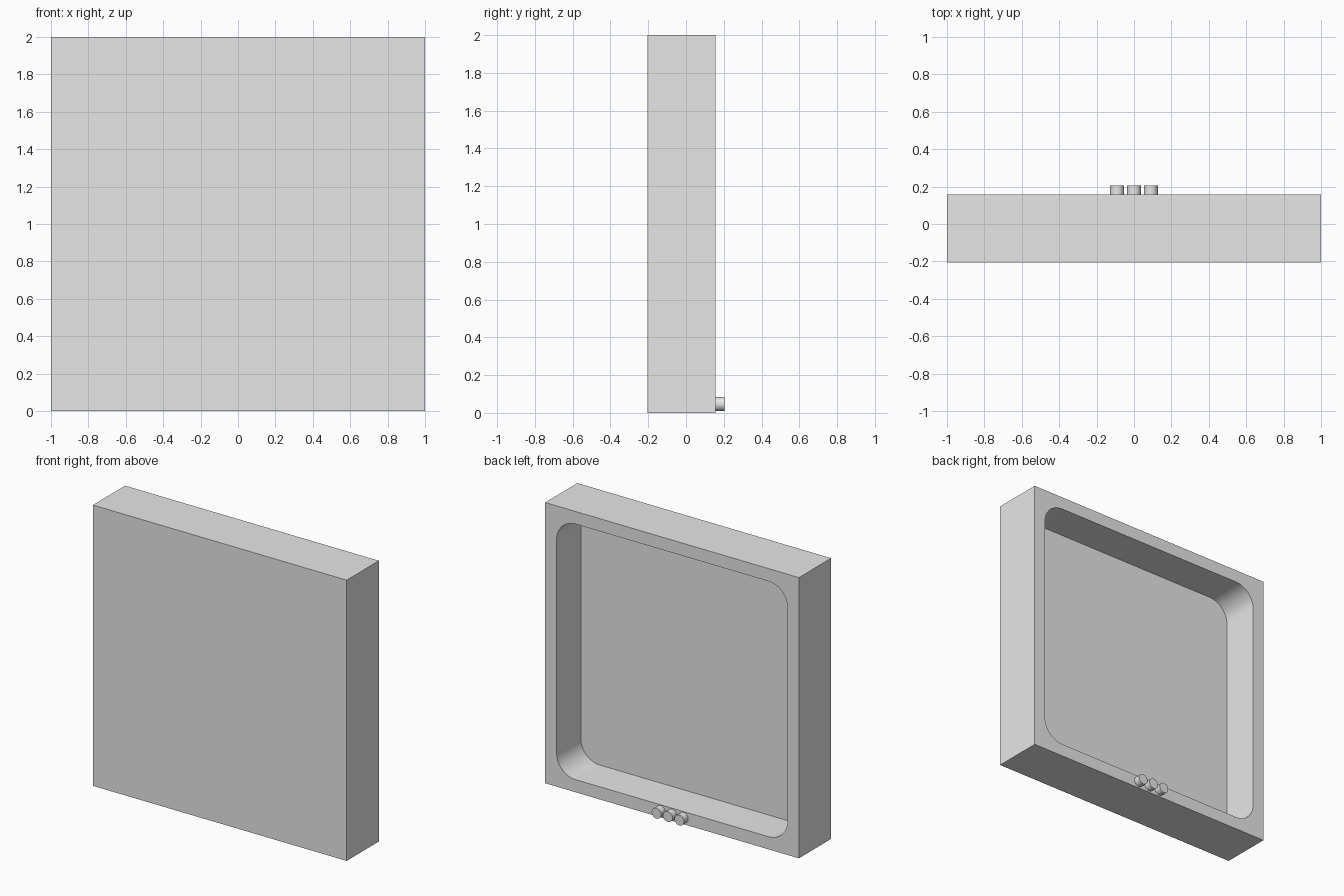
import bpy, bmesh
from math import radians, cos, sin
from mathutils import Matrix

if "Cube" in bpy.data.objects:
    bpy.data.objects.remove(bpy.data.objects["Cube"])

FRONT, BACK, KNOB_END = -0.205, 0.157, 0.205
HALF, RIM, CORNER = 1.0, 0.09, 0.15
FLOOR = FRONT + RIM

grey = bpy.data.materials.new("light_grey")
grey.use_nodes = True
colour = (0.8, 0.8, 0.8, 1)
grey.diffuse_color = colour
grey.node_tree.nodes["Principled BSDF"].inputs["Base Color"].default_value = colour


def add_object(name, bm):
    bmesh.ops.recalc_face_normals(bm, faces=bm.faces)
    mesh = bpy.data.meshes.new(name)
    bm.to_mesh(mesh)
    bm.free()
    mesh.materials.append(grey)
    obj = bpy.data.objects.new(name, mesh)
    bpy.context.collection.objects.link(obj)
    bpy.ops.object.select_all(action="DESELECT")
    obj.select_set(True)
    bpy.context.view_layer.objects.active = obj
    bpy.ops.object.shade_smooth_by_angle(angle=radians(30))
    return obj


def rounded_square(half, radius, steps=12):
    """Outline in x and z, centred on the middle of the case."""
    points = []
    inner = half - radius
    for i, (sx, sz) in enumerate([(1, 1), (-1, 1), (-1, -1), (1, -1)]):
        for k in range(steps + 1):
            a = radians(90 * (i + k / steps))
            points.append((sx * inner + radius * cos(a),
                           HALF + sz * inner + radius * sin(a)))
    return points


# Square case with a rounded recess open at the back
bm = bmesh.new()
outline = rounded_square(HALF - RIM, CORNER)
per_corner = len(outline) // 4
rim = [bm.verts.new((x, BACK, z)) for x, z in outline]
base = [bm.verts.new((x, FLOOR, z)) for x, z in outline]
signs = [(1, 1), (-1, 1), (-1, -1), (1, -1)]
outer = [bm.verts.new((sx * HALF, BACK, HALF + sz * HALF)) for sx, sz in signs]
front = [bm.verts.new((sx * HALF, FRONT, HALF + sz * HALF)) for sx, sz in signs]
bm.faces.new(base)
bm.faces.new(front)
for i in range(len(rim)):
    j = (i + 1) % len(rim)
    bm.faces.new((rim[i], rim[j], base[j], base[i]))
    c = i // per_corner
    if j // per_corner == c:
        bm.faces.new((outer[c], rim[i], rim[j]))
    else:
        n = (c + 1) % 4
        bm.faces.new((outer[c], rim[i], rim[j], outer[n]))
        bm.faces.new((outer[c], outer[n], front[n], front[c]))
add_object("case", bm)

# Row of three round knobs on the lower rim
for name, x in (("right_knob", -0.09), ("middle_knob", 0), ("left_knob", 0.09)):
    bm = bmesh.new()
    place = (Matrix.Translation((x, (BACK + KNOB_END) / 2, 0.047))
             @ Matrix.Rotation(radians(90), 4, "X"))
    bmesh.ops.create_cone(bm, cap_ends=True, segments=32, radius1=0.037,
                          radius2=0.037, depth=KNOB_END - BACK, matrix=place)
    add_object(name, bm)
